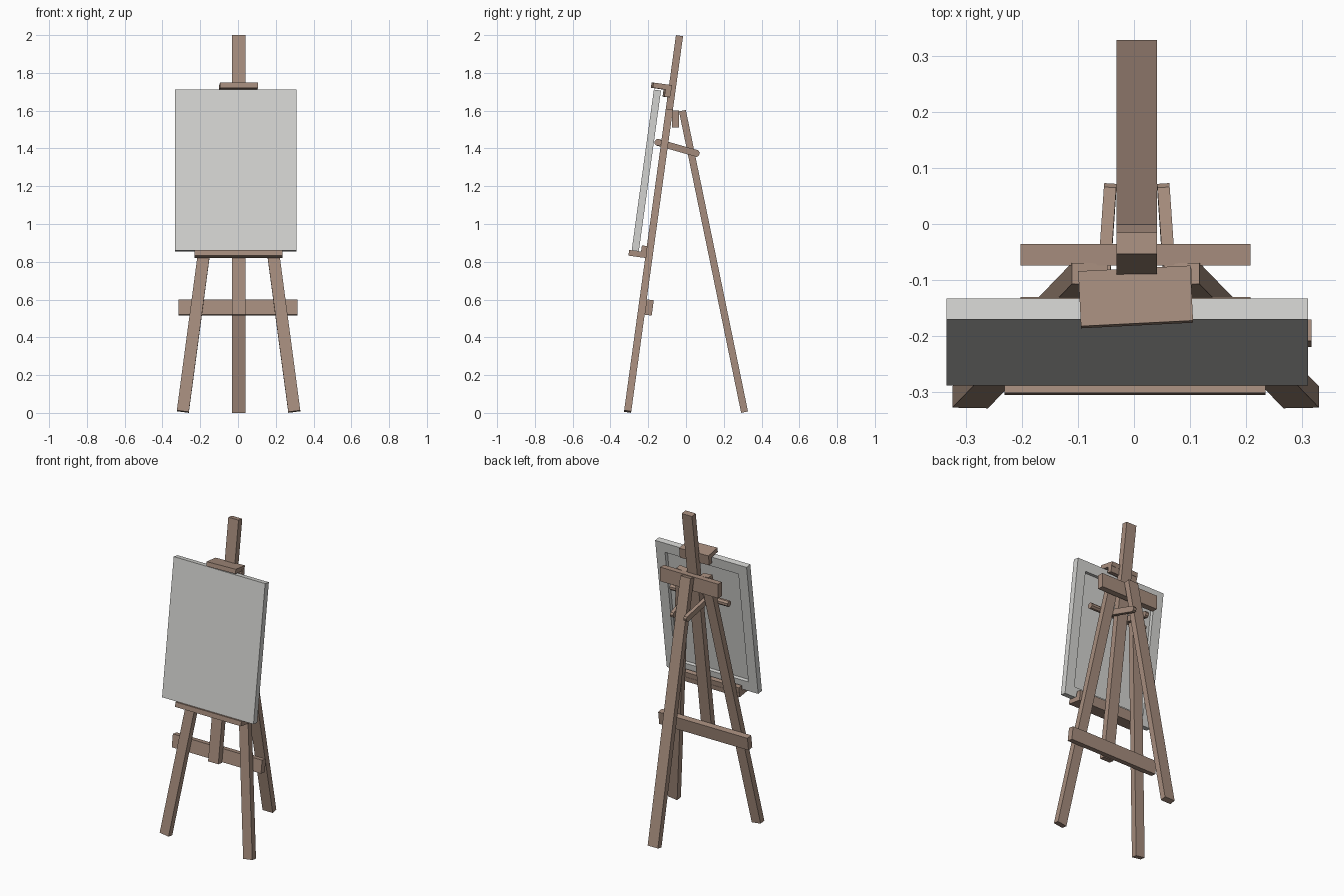
import bpy, bmesh, math
from mathutils import Vector, Matrix

if "Cube" in bpy.data.objects:
    bpy.data.objects.remove(bpy.data.objects["Cube"])


def material(name, rgb):
    m = bpy.data.materials.new(name)
    m.diffuse_color = (*rgb, 1)
    m.use_nodes = True
    m.node_tree.nodes["Principled BSDF"].inputs["Base Color"].default_value = m.diffuse_color
    return m


WOOD = material("brown wood", (0.38, 0.265, 0.205))
CANVAS = material("pale canvas", (0.65, 0.65, 0.63))
TILT = -math.atan(0.138)          # backward lean of the front frame


def lean_y(z):
    return -0.31 + 0.138 * z


def add_object(name, bm, matrix, mat):
    mesh = bpy.data.meshes.new(name)
    bm.to_mesh(mesh)
    bm.free()
    mesh.materials.append(mat)
    ob = bpy.data.objects.new(name, mesh)
    ob.matrix_world = matrix
    bpy.context.collection.objects.link(ob)
    return ob


def cube(dims):
    bm = bmesh.new()
    bmesh.ops.create_cube(bm, size=1, matrix=Matrix.Diagonal((*dims, 1)))
    return bm


def box(name, center, dims, tilt=0.0, yaw=0.0, mat=WOOD):
    m = (Matrix.Translation(center) @ Matrix.Rotation(yaw, 4, 'Z')
         @ Matrix.Rotation(tilt, 4, 'X'))
    return add_object(name, cube(dims), m, mat)


def beam_matrix(p0, p1):
    z = (p1 - p0).normalized()
    y = z.cross(Vector((1, 0, 0))).normalized()
    x = y.cross(z)
    rot = Matrix((x, y, z)).transposed().to_4x4()
    return Matrix.Translation((p0 + p1) / 2) @ rot


def beam(name, p0, p1, width, thick):
    p0, p1 = Vector(p0), Vector(p1)
    return add_object(name, cube((width, thick, (p1 - p0).length)),
                      beam_matrix(p0, p1), WOOD)


# Legs and mast
for side, label in ((-1, "left"), (1, "right")):
    beam(f"front_leg_{label}", (0.003 + side * 0.295, lean_y(0.007), 0.007),
         (0.003 + side * 0.082, lean_y(1.604), 1.604), 0.064, 0.038)
beam("mast", (0.005, lean_y(0.518), 0.518), (0.005, lean_y(1.997), 1.997), 0.072, 0.038)
beam("rear_leg", (0.005, 0.31, 0.004), (0.005, -0.019, 1.60), 0.072, 0.037)

# Cross pieces
box("hinge_crossbar", (0.003, -0.055, 1.555), (0.41, 0.038, 0.09))
box("lower_crossbar", (0.001, -0.195, 0.558), (0.63, 0.038, 0.082), TILT)

# Octagonal rod across the front legs
bm = bmesh.new()
bmesh.ops.create_cone(bm, cap_ends=True, segments=8, radius1=0.019, radius2=0.019, depth=0.41)
add_object("pivot_rod", bm, Matrix.Translation((0.003, -0.148, 1.432))
           @ Matrix.Rotation(math.pi / 2, 4, 'Y') @ Matrix.Rotation(math.pi / 8, 4, 'Z'), WOOD)

# Brace bars with clipped ends, joining the rod to the rear leg
for side, label in ((-1, "left"), (1, "right")):
    bar = beam(f"brace_{label}", (0.005 + side * 0.063, -0.16, 1.435),
               (0.005 + side * 0.047, 0.07, 1.37), 0.022, 0.036)
    bm = bmesh.new()
    bm.from_mesh(bar.data)
    ends = [e for e in bm.edges
            if abs(e.verts[0].co.z - e.verts[1].co.z) < 1e-4
            and abs(e.verts[0].co.y - e.verts[1].co.y) < 1e-4]
    bmesh.ops.bevel(bm, geom=ends, offset=0.01, segments=1, affect='EDGES')
    bm.to_mesh(bar.data)
    bm.free()

# Tray holding the canvas
box("tray_shelf", (0.002, -0.256, 0.841), (0.465, 0.095, 0.03), TILT)
box("tray_lip", (0.002, -0.222, 0.860), (0.465, 0.03, 0.05), TILT)

# Clamp above the canvas, slightly twisted
box("clamp_plate", (0.003, -0.13, 1.728), (0.2, 0.099, 0.028), TILT, 0.05)
box("clamp_block", (0.003, -0.101, 1.697), (0.2, 0.03, 0.05), TILT, 0.05)

# Canvas with a recessed back inside its stretcher frame
bm = cube((0.645, 0.038, 0.86))
bm.faces.ensure_lookup_table()
bm.normal_update()
back = [f for f in bm.faces if f.normal.y > 0.9]
bmesh.ops.inset_region(bm, faces=back, thickness=0.09, depth=0)
bmesh.ops.inset_region(bm, faces=back, thickness=0.001, depth=-0.022)
add_object("canvas", bm, Matrix.Translation((-0.012, -0.21, 1.283))
           @ Matrix.Rotation(TILT, 4, 'X'), CANVAS)
